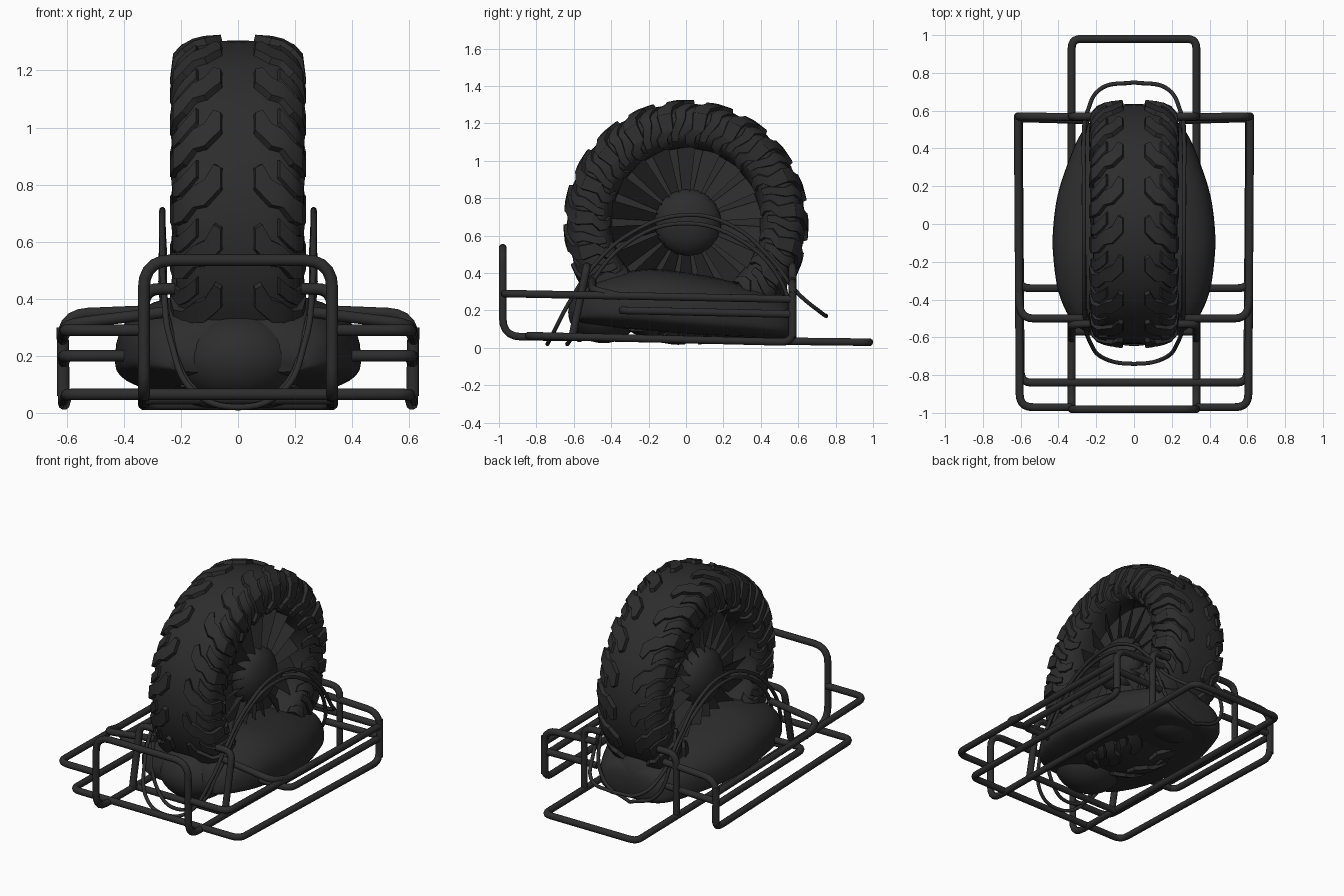
import bpy, bmesh, math
from mathutils import Vector

if "Cube" in bpy.data.objects:
    bpy.data.objects.remove(bpy.data.objects["Cube"])

mat = bpy.data.materials.new("charcoal black")
mat.diffuse_color = (0.026, 0.026, 0.026, 1)
mat.use_nodes = True
mat.node_tree.nodes["Principled BSDF"].inputs["Base Color"].default_value = mat.diffuse_color
CZ = 0.67  # wheel axle height


def make(name, verts, faces, angle=40):
    me = bpy.data.meshes.new(name)
    me.from_pydata(verts, [], faces)
    bm = bmesh.new()
    bm.from_mesh(me)
    bmesh.ops.recalc_face_normals(bm, faces=bm.faces)
    bm.to_mesh(me)
    bm.free()
    finish(name, me, angle)


def finish(name, me, angle=40):
    ob = bpy.data.objects.new(name, me)
    bpy.context.collection.objects.link(ob)
    me.materials.clear()
    me.materials.append(mat)
    bpy.ops.object.select_all(action='DESELECT')
    ob.select_set(True)
    bpy.context.view_layer.objects.active = ob
    bpy.ops.object.shade_smooth_by_angle(angle=math.radians(angle))
    return ob


def fillet(pts, r):
    """Round the inner corners of a polyline."""
    pts = [Vector(p) for p in pts]
    out = [pts[0]]
    for a, b, c in zip(pts, pts[1:], pts[2:]):
        d1, d2 = a - b, c - b
        k = min(r, d1.length * 0.49, d2.length * 0.49)
        p, q = b + d1.normalized() * k, b + d2.normalized() * k
        for i in range(6):
            t = i / 5
            out.append(p * (1 - t) ** 2 + b * 2 * t * (1 - t) + q * t * t)
    return out + [pts[-1]]


def tube(name, pts, rad=0.021, r=0.07, smooth=False):
    cu = bpy.data.curves.new(name, 'CURVE')
    cu.dimensions = '3D'
    cu.bevel_depth, cu.bevel_resolution, cu.use_fill_caps = rad, 3, True
    if smooth:
        sp = cu.splines.new('BEZIER')
        sp.bezier_points.add(len(pts) - 1)
        for bp, p in zip(sp.bezier_points, pts):
            bp.co = p
            bp.handle_left_type = bp.handle_right_type = 'AUTO'
        sp.resolution_u = 8
    else:
        pts = fillet(pts, r)
        sp = cu.splines.new('POLY')
        sp.points.add(len(pts) - 1)
        for q, p in zip(sp.points, pts):
            q.co = (*p, 1)
    ob = bpy.data.objects.new(name, cu)
    me = bpy.data.meshes.new_from_object(ob)
    bpy.data.objects.remove(ob)
    finish(name, me, 60)


def both(name, pts, **k):
    for s, n in ((1, "_right"), (-1, "_left")):
        tube(name + n, [(s * x, y, z) for x, y, z in pts], **k)


def mirrored_loop(pts):
    return [(-x, y, z) for x, y, z in reversed(pts)] + pts[1:]


# Tyre: rounded cross-section spun around the axle
def tyre_point(phi, th, lift=0.0):
    s, c = math.sin(phi), math.cos(phi)
    x = (0.217 + lift) * math.copysign(abs(s) ** 0.65, s)
    r = 0.515 + (0.12 + lift) * math.copysign(abs(c) ** 0.65, c)
    return (x, -r * math.sin(th), CZ + r * math.cos(th))


NU, NV = 96, 32
V = [tyre_point(2 * math.pi * j / NV, 2 * math.pi * i / NU) for i in range(NU) for j in range(NV)]
F = [(i * NV + j, i * NV + (j + 1) % NV, (i + 1) % NU * NV + (j + 1) % NV, (i + 1) % NU * NV + j)
     for i in range(NU) for j in range(NV)]
make("tyre", V, F, 60)

# Tread lugs: raised ribbons following the tyre surface
V, F = [], []


def lug(stations, side, th0, lift):
    b = len(V)
    for ph, off, w in stations:
        ph = side * math.radians(ph)
        for l, e in ((-0.01, -1), (lift, -0.85), (lift, 0.85), (-0.01, 1)):
            V.append(tyre_point(ph, th0 + off + e * w / 2, l))
    n = len(stations)
    for i in range(n - 1):
        for k in range(4):
            a, c = b + i * 4 + k, b + i * 4 + (k + 1) % 4
            F.append((a, c, c + 4, a + 4))
    F.extend([tuple(range(b, b + 4)), tuple(range(b + 4 * n - 4, b + 4 * n))])


N = 19
for i in range(N):
    t = 2 * math.pi * i / N
    for s in (1, -1):
        lug([(7, 0.01, .13), (12, 0.02, .20), (20, .09, .16), (32, .11, .14), (48, .18, .15),
             (68, .20, .15), (92, .20, .14)], s, t, 0.022)
        lug([(30, -.05, .11), (44, .01, .11), (60, .05, .11), (80, .05, .10), (98, .12, .10),
             (116, .13, .09)], s, t, 0.014)
        lug([(92, .20, .14), (104, .28, .14), (122, .28, .13), (138, .22, .11)], s, t, 0.018)
make("tread_lugs", V, F, 30)

# Wheel fan: backing disc, twisted blades and domed hub on each side
for s, n in ((1, "right"), (-1, "left")):
    M = 48
    V, F = [(s * 0.06, 0, CZ)], []
    for i in range(M):
        a = 2 * math.pi * i / M
        V.append((s * 0.06, 0.43 * math.sin(a), CZ + 0.43 * math.cos(a)))
        F.append((0, 1 + i, 1 + (i + 1) % M))
    make("wheel_disc_" + n, V, F)
    V, F = [], []
    for i in range(18):
        a, b = 2 * math.pi * i / 18, len(V)
        for r, w in ((0.13, 0.13), (0.42, 0.12)):
            for e, x in ((-1, 0.08), (1, 0.15)):
                t = a + e * w
                V.append((s * x, r * math.sin(t), CZ + r * math.cos(t)))
        F.append((b, b + 1, b + 3, b + 2))
    make("fan_blades_" + n, V, F, 20)
    bpy.ops.mesh.primitive_uv_sphere_add(segments=40, ring_count=20, location=(s * 0.11, 0.01, CZ))
    ob = bpy.context.object
    ob.name = "hub_dome_" + n
    ob.scale = (0.11, 0.178, 0.178)
    ob.data.materials.append(mat)
    bpy.ops.object.shade_smooth()

# Hull: rounded sections lofted along the length
keys = [(-.575, .24, .14, .23), (-.55, .29, .13, .30), (-.49, .345, .12, .36), (-.36, .40, .105, .40),
        (-.2, .425, .09, .422), (-.05, .43, .075, .41), (.15, .405, .062, .378), (.35, .34, .055, .33),
        (.48, .28, .05, .29), (.55, .22, .055, .25), (.57, .16, .08, .2)]
sections = []
for i in range(len(keys) - 1):
    p = [Vector(keys[max(0, min(len(keys) - 1, i + d))]) for d in (-1, 0, 1, 2)]
    for j in range(4):
        u = j / 4
        sections.append(0.5 * (2 * p[1] + (p[2] - p[0]) * u + (2 * p[0] - 5 * p[1] + 4 * p[2] - p[3]) * u * u
                               + (3 * p[1] - p[0] - 3 * p[2] + p[3]) * u ** 3))
sections.append(Vector(keys[-1]))
M = 40
V, F = [], []
for y, w, zb, zt in sections:
    zm = zb + (zt - zb) * 0.3
    for j in range(M):
        a = 2 * math.pi * j / M
        c, sn = math.cos(a), math.sin(a)
        h = (zt - zm) if sn > 0 else (zm - zb)
        V.append((w * math.copysign(abs(c) ** 0.7, c), y, zm + h * math.copysign(abs(sn) ** 0.75, sn)))
for i in range(len(sections) - 1):
    for j in range(M):
        k = (j + 1) % M
        F.append((i * M + j, i * M + k, (i + 1) * M + k, (i + 1) * M + j))
F += [tuple(range(M)), tuple(range((len(sections) - 1) * M, len(sections) * M))]
make("hull", V, F, 60)

# Nose and tail shells under the tyre
for y, n in ((-0.44, "nose_shell"), (0.38, "tail_shell")):
    bpy.ops.mesh.primitive_uv_sphere_add(segments=40, ring_count=20, location=(0, y, 0.19))
    ob = bpy.context.object
    ob.name = n
    ob.scale = (0.22, 0.19, 0.165)
    ob.data.materials.append(mat)
    bpy.ops.object.shade_smooth()

# Inner frame: flat rear loop, long rails and the upright front hoop
tube("rear_loop", mirrored_loop([(0, .98, .03), (.33, .98, .03), (.33, .3, .038), (.33, -.5, .055)]), r=0.05)
tube("front_hoop", mirrored_loop([(0, -.98, .535), (.33, -.98, .535), (.33, -.98, .06), (.33, -.5, .055)]), r=0.1)

# Outer frame: bumper rails, lower rails and cross bars
both("bumper_rail", [(.33, -.97, .29), (.605, -.97, .29), (.615, .57, .26)], r=0.07)
both("lower_rail", [(0, -.84, .065), (.60, -.84, .065), (.61, .57, .03), (.615, .57, .30)], r=0.06)
both("rear_post", [(.24, .565, .36), (.615, .57, .345), (.615, .57, .06)], r=0.09)
both("mid_rail_upper", [(.24, -.50, .355), (.60, -.50, .31), (.61, -.35, .275)], r=0.07)
both("mid_rail_lower", [(.38, -.34, .2), (.61, -.34, .2), (.61, .56, .18)], r=0.06)
both("rear_side_bar", [(.25, .55, .20), (.61, .56, .20)])
both("rear_inner_hoop", [(.2, .57, .435), (.33, .57, .435), (.33, .57, .03)], r=0.08)
both("front_inner_hoop", [(.22, -.53, .435), (.33, -.53, .435), (.33, -.61, .05)], r=0.08)
tube("front_cross_bar", [(-.33, -.57, .05), (.33, -.57, .05)])

# Thin guard wires draped over both sides of the wheel
outer = [(0, -.74, .02), (.15, -.715, .07), (.235, -.62, .25), (.26, -.5, .43), (.265, -.3, .61),
         (.265, 0, .71), (.265, .25, .65), (.265, .45, .48), (.245, .6, .29), (.17, .72, .19), (0, .75, .17)]
inner = [(0, -.635, .02), (.15, -.60, .08), (.24, -.53, .30), (.26, -.3, .57), (.265, 0, .665),
         (.265, .3, .57), (.26, .5, .37), (.19, .57, .13), (0, .575, .04)]
for n, p in (("outer", outer), ("inner", inner)):
    tube("guard_wire_" + n, mirrored_loop(p), rad=0.011, smooth=True)
